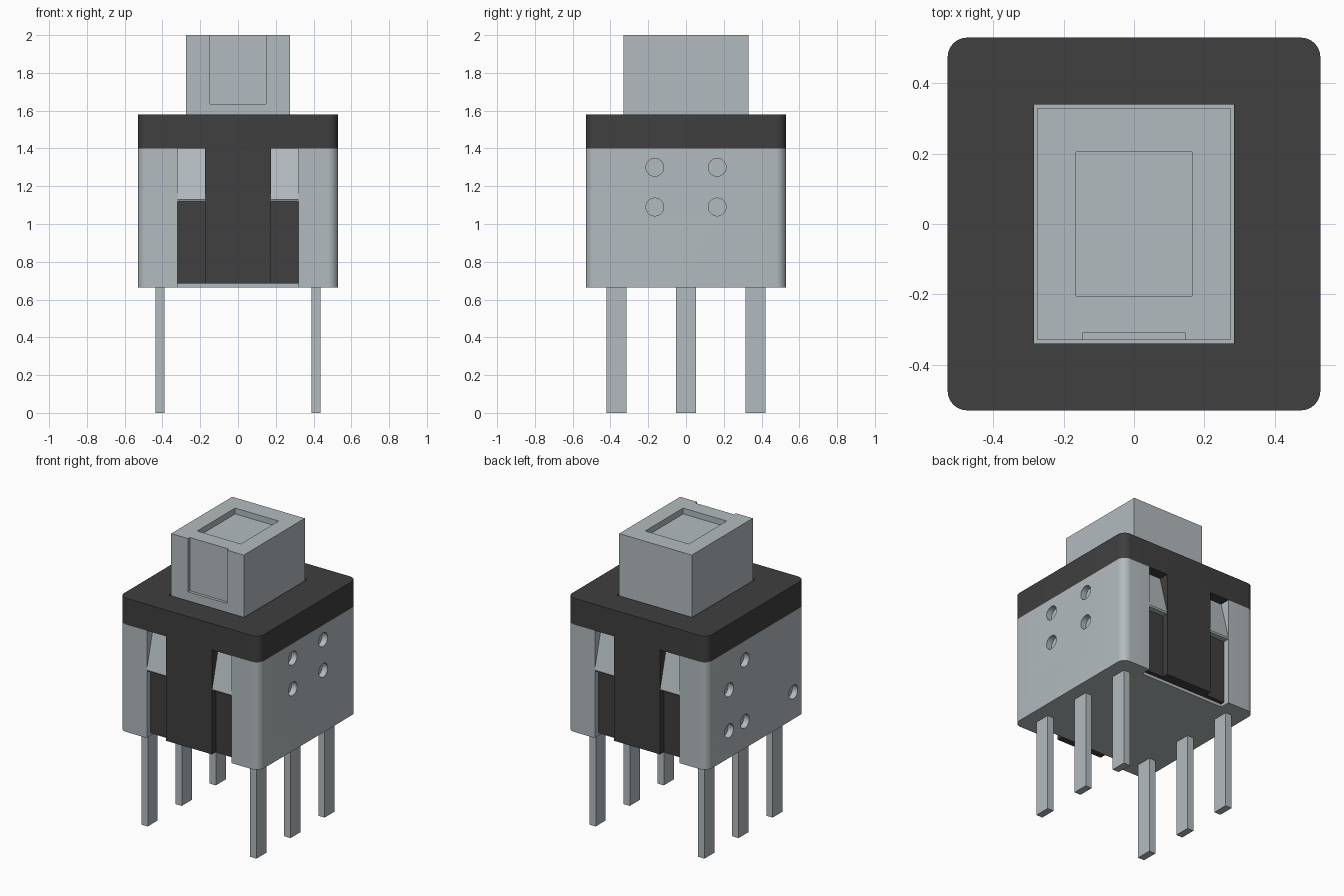
import bpy
import bmesh
import math
from mathutils import Matrix, Vector

if "Cube" in bpy.data.objects:
    bpy.data.objects.remove(bpy.data.objects["Cube"], do_unlink=True)


def material(name, rgb):
    mat = bpy.data.materials.new(name)
    mat.use_nodes = True
    mat.diffuse_color = (*rgb, 1)
    mat.node_tree.nodes["Principled BSDF"].inputs["Base Color"].default_value = (*rgb, 1)
    return mat


GREY = material("light grey", (0.45, 0.50, 0.52))
BLACK = material("charcoal black", (0.05, 0.05, 0.05))


def finish(name, bm, mat):
    bmesh.ops.recalc_face_normals(bm, faces=bm.faces)
    mesh = bpy.data.meshes.new(name)
    bm.to_mesh(mesh)
    bm.free()
    mesh.materials.append(mat)
    obj = bpy.data.objects.new(name, mesh)
    bpy.context.collection.objects.link(obj)
    return obj


def box(name, x, y, z, mat, corner=0):
    """Box from (min, max) ranges, with optional rounded upright edges."""
    bm = bmesh.new()
    bmesh.ops.create_cube(bm, size=1)
    for v in bm.verts:
        v.co = [r[0] if c < 0 else r[1] for r, c in zip((x, y, z), v.co)]
    if corner:
        upright = [e for e in bm.edges
                   if abs(e.verts[0].co.z - e.verts[1].co.z) > 0.01]
        bmesh.ops.bevel(bm, geom=upright, offset=corner, segments=8,
                        profile=0.5, affect='EDGES')
    return finish(name, bm, mat)


def peg(x, y, z):
    """Short round cutter lying along x."""
    bm = bmesh.new()
    bmesh.ops.create_cone(bm, cap_ends=True, segments=32, radius1=0.047,
                          radius2=0.047, depth=0.08,
                          matrix=Matrix.Translation((x, y, z))
                          @ Matrix.Rotation(math.pi / 2, 4, 'Y'))
    return finish("hole_cutter", bm, GREY)


def cut(obj, cutters):
    bpy.context.view_layer.objects.active = obj
    for cutter in cutters:
        mod = obj.modifiers.new("cut", 'BOOLEAN')
        mod.operation = 'DIFFERENCE'
        mod.solver = 'EXACT'
        mod.object = cutter
        bpy.ops.object.modifier_apply(modifier=mod.name)
        bpy.data.objects.remove(cutter, do_unlink=True)


def smooth(obj):
    bpy.ops.object.select_all(action='DESELECT')
    obj.select_set(True)
    bpy.context.view_layer.objects.active = obj
    bpy.ops.object.shade_smooth_by_angle(angle=math.radians(30))


def span(half, centre=0):
    return (centre - half, centre + half)


def depth(side, near, far):
    return tuple(sorted((side * near, side * far)))


# Housing with front and back recesses and round blind holes in the sides
HALF = 0.53
housing = box("housing", span(HALF), span(HALF), (0.665, 1.4), GREY, 0.055)
cutters = [box("recess_cutter", span(0.32), depth(s, 0.46, 0.7), (0.685, 1.5), GREY)
           for s in (-1, 1)]
cutters += [box("base_notch_cutter", span(0.32), depth(s, 0.46, 0.7), (0.6, 0.7), GREY)
            for s in (-1, 1)]
cutters += [peg(HALF, y, z) for y in (-0.165, 0.165) for z in (1.09, 1.3)]
cutters += [peg(-HALF, y, z) for y, z in
            ((0.29, 1.13), (0.12, 1.27), (0.29, 0.85), (0.12, 0.85), (-0.405, 0.85))]
cut(housing, cutters)
smooth(housing)

# Cover plate with an opening around the button
cover = box("cover", span(HALF), span(HALF), (1.4, 1.58), BLACK, 0.055)
cut(cover, [box("opening_cutter", span(0.285), span(0.34), (1.3, 1.7), BLACK)])
smooth(cover)

# Button with a sunken top and a slot down the front
button = box("button", span(0.275), span(0.33), (1.39, 2), GREY)
cut(button, [box("top_cutter", span(0.165), span(0.205), (1.96, 2.1), GREY),
             box("slot_cutter", span(0.147), (-0.5, -0.31), (1.635, 2.1), GREY)])

# Wedge latch profile as (distance from centre, height)
LATCH = [(0.45, 1.12), (0.525, 1.12), (0.53, 1.13), (0.525, 1.15),
         (0.46, 1.4), (0.45, 1.4)]


def latch(name, side, x0, x1):
    bm = bmesh.new()
    face = bm.faces.new([bm.verts.new((x0, side * d, z)) for d, z in LATCH])
    new = bmesh.ops.extrude_face_region(bm, geom=[face])["geom"]
    bmesh.ops.translate(bm, vec=Vector((x1 - x0, 0, 0)),
                        verts=[g for g in new if isinstance(g, bmesh.types.BMVert)])
    return finish(name, bm, GREY)


# Clip strip, recessed panels and latches on front and back
for side, label in ((-1, "front"), (1, "back")):
    box(label + "_clip_strip", span(0.175), depth(side, 0.455, HALF), (0.685, 1.4), BLACK)
    for sx, hand in ((1, "left"), (-1, "right")):
        x = depth(sx, 0.175, 0.32)
        box(f"{label}_{hand}_panel", x, depth(side, 0.455, 0.487), (0.685, 1.12), BLACK)
        latch(f"{label}_{hand}_latch", side, *x)

# Six flat contact pins
for sx, hand in ((1, "left"), (-1, "right")):
    for y, place in ((-0.368, "front"), (0, "middle"), (0.368, "back")):
        box(f"{place}_{hand}_pin", span(0.024, sx * 0.412), span(0.054, y),
            (0, 0.67), GREY)
